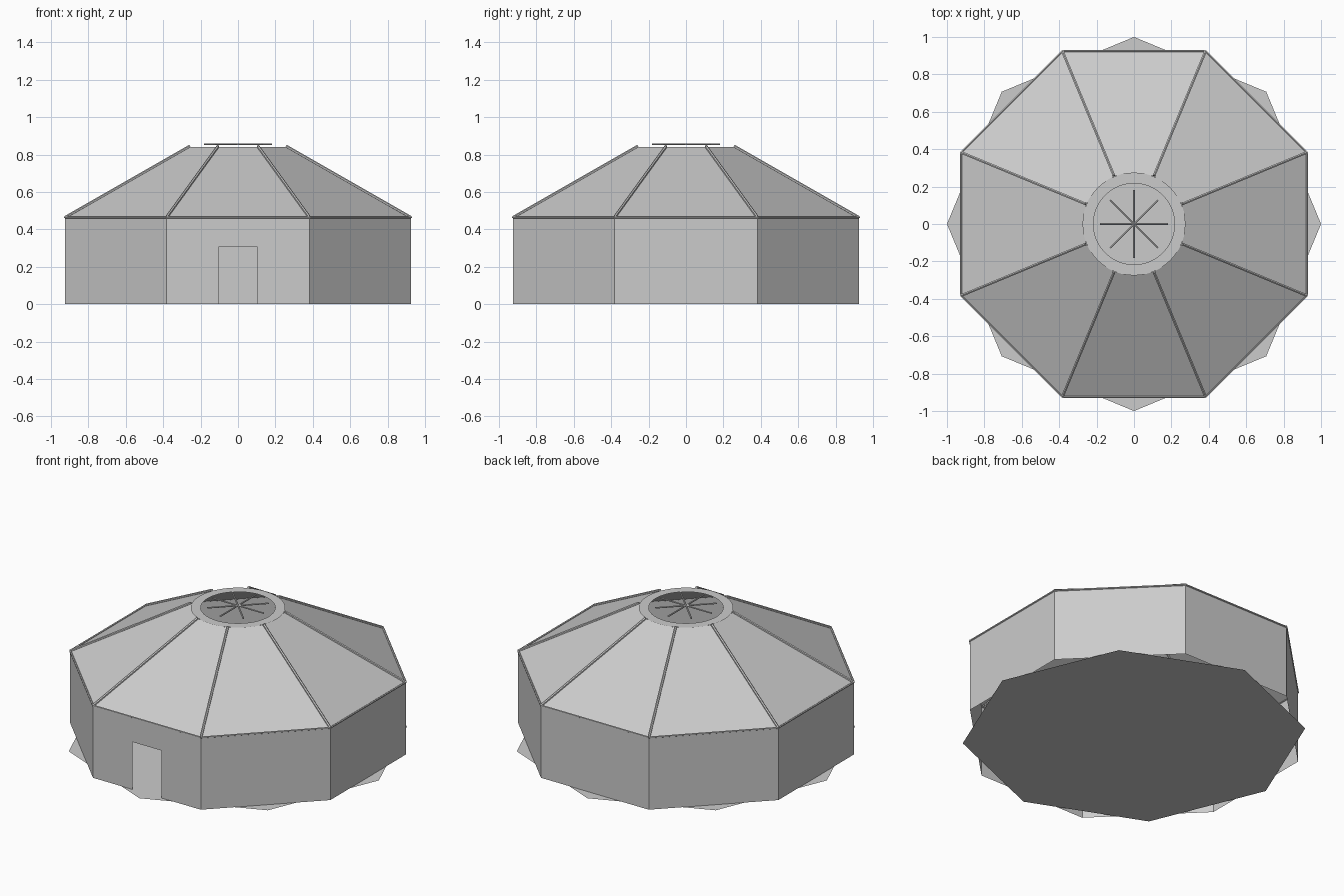
import bpy, math
from mathutils import Vector

if "Cube" in bpy.data.objects:
    bpy.data.objects.remove(bpy.data.objects["Cube"])

EAVE, CROWN = 0.46, 0.84
HALF = math.pi / 8


def ring_pts(r, z, n=8, start=0.0):
    return [Vector((r * math.cos(start + 2 * math.pi * i / n),
                    r * math.sin(start + 2 * math.pi * i / n), z)) for i in range(n)]


def mesh_object(name, verts, faces):
    me = bpy.data.meshes.new(name)
    me.from_pydata([tuple(v) for v in verts], [], faces)
    me.update()
    ob = bpy.data.objects.new(name, me)
    bpy.context.collection.objects.link(ob)
    return ob


def bar(name, a, b, r, sides=6):
    d = b - a
    bpy.ops.mesh.primitive_cylinder_add(vertices=sides, radius=r, depth=d.length,
                                        location=(a + b) / 2,
                                        rotation=d.to_track_quat('Z', 'Y').to_euler())
    bpy.context.object.name = name


def band(lower, upper, skip=()):
    n = len(lower)
    return lower + upper, [(i, (i + 1) % n, n + (i + 1) % n, n + i)
                           for i in range(n) if i not in skip]


# Floor: octagon turned half a step from the walls
mesh_object("floor", ring_pts(1, 0), [tuple(range(8))])

# Walls: thin octagonal sheet, front panel (between corners 5 and 6) has a doorway
base, eave = ring_pts(1, 0, 8, HALF), ring_pts(1, EAVE, 8, HALF)
verts, faces = band(base, eave, skip=(5,))
y = base[5].y
w, h = 0.104, 0.305
verts = verts + [Vector(p) for p in ((-w, y, 0), (-w, y, h), (w, y, h), (w, y, 0),
                                     (-w, y, EAVE), (w, y, EAVE))]
faces += [(5, 16, 17, 20, 13), (17, 18, 21, 20), (19, 6, 14, 21, 18)]
mesh_object("walls", verts, faces)

# Roof: open octagonal frustum
crown = ring_pts(0.28, CROWN, 8, HALF)
mesh_object("roof", *band(eave, crown))

# Rafters on the ridges and rails along the eaves
lift = Vector((0, 0, 0.004))
for i in range(8):
    bar("rafter", eave[i] + lift, crown[i] + lift, 0.008)
    bar("eave_rail", eave[i] + lift, eave[(i + 1) % 8] + lift, 0.006)

# Flat crown ring around the smoke hole
mesh_object("crown_ring", *band(ring_pts(0.275, CROWN + 0.002, 48),
                                ring_pts(0.217, CROWN + 0.002, 48)))

# Crossed crown spokes
for p in ring_pts(0.181, 0.855, 8)[:4]:
    bar("crown_spoke", Vector((-p.x, -p.y, p.z)), p, 0.005)
